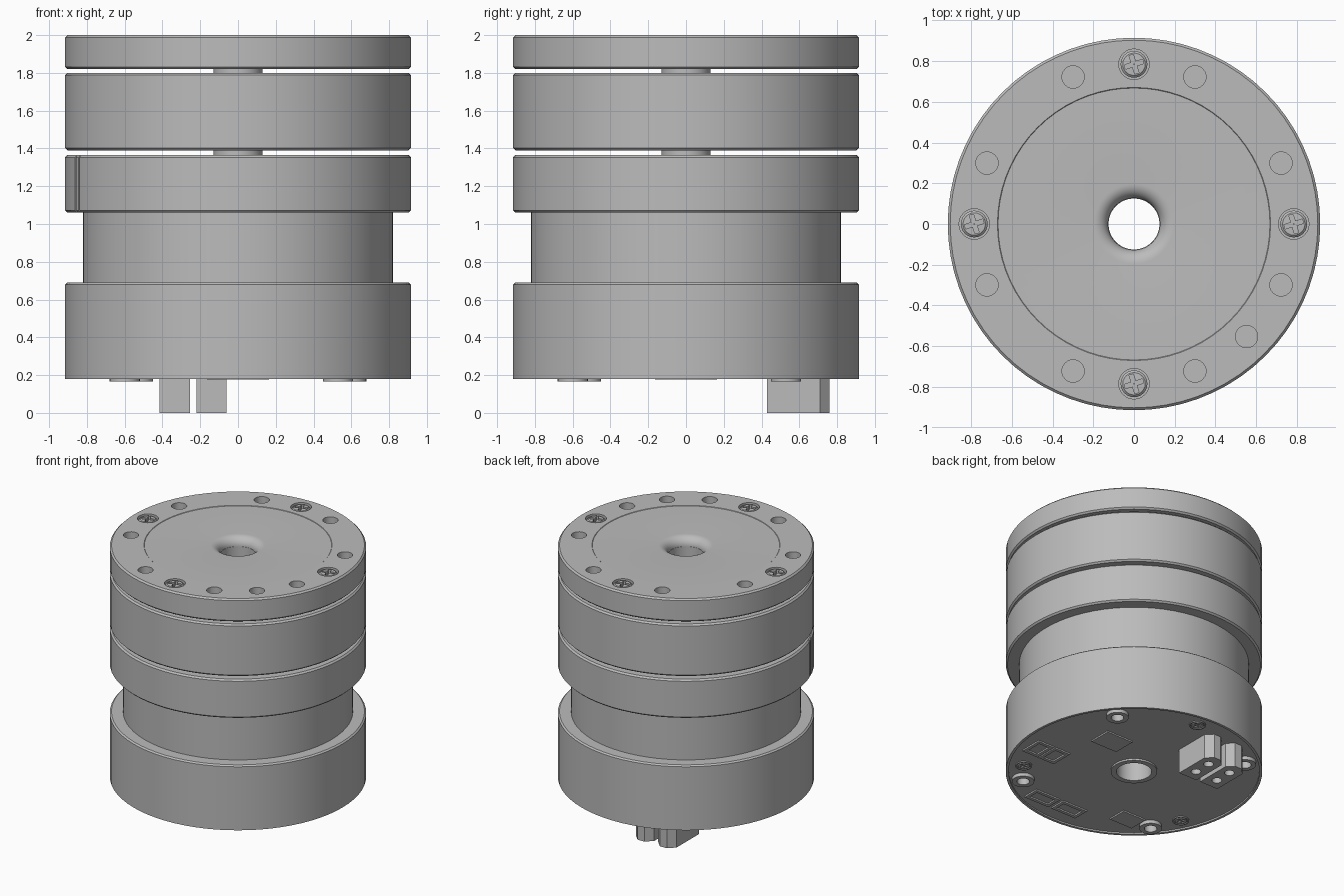
import bpy, bmesh, math
from mathutils import Matrix, Vector

cube = bpy.data.objects.get("Cube")
if cube:
    bpy.data.objects.remove(cube)

grey = bpy.data.materials.new("satin_grey")
grey.use_nodes = True
COLOR = (0.5, 0.5, 0.5, 1)
grey.diffuse_color = COLOR
grey.node_tree.nodes["Principled BSDF"].inputs["Base Color"].default_value = COLOR

parts = []
R, BORE = 0.915, 0.128


def finish(name, bm):
    bmesh.ops.recalc_face_normals(bm, faces=bm.faces)
    mesh = bpy.data.meshes.new(name)
    bm.to_mesh(mesh)
    bm.free()
    mesh.materials.append(grey)
    obj = bpy.data.objects.new(name, mesh)
    bpy.context.collection.objects.link(obj)
    parts.append(obj)
    return obj


def lathe(name, profile, x=0, y=0, sides=72):
    """Revolve a closed (radius, z) outline into a ring."""
    bm = bmesh.new()
    rings = []
    for i in range(sides):
        a = math.tau * i / sides
        rings.append([bm.verts.new((x + r * math.cos(a), y + r * math.sin(a), z))
                      for r, z in profile])
    n = len(profile)
    for i in range(sides):
        p, q = rings[i], rings[(i + 1) % sides]
        for j in range(n):
            k = (j + 1) % n
            bm.faces.new((p[j], q[j], q[k], p[k]))
    return finish(name, bm)


def add_prism(bm, outline, z0, z1):
    low = [bm.verts.new((x, y, z0)) for x, y in outline]
    high = [bm.verts.new((x, y, z1)) for x, y in outline]
    bm.faces.new(low)
    bm.faces.new(high)
    n = len(low)
    for i in range(n):
        j = (i + 1) % n
        bm.faces.new((low[i], low[j], high[j], high[i]))


def circle(x, y, r, sides=24):
    return [(x + r * math.cos(math.tau * i / sides), y + r * math.sin(math.tau * i / sides))
            for i in range(sides)]


def rect(x, y, w, d):
    return [(x - w / 2, y - d / 2), (x + w / 2, y - d / 2),
            (x + w / 2, y + d / 2), (x - w / 2, y + d / 2)]


def cross(x, y, arm, half, turn=0.3):
    """Plus-shaped outline for a screw recess."""
    pts = []
    for q in range(4):
        for p in ((arm, -half), (arm, half), (half, half)):
            v = Matrix.Rotation(turn + q * math.pi / 2, 2) @ Vector(p)
            pts.append((x + v.x, y + v.y))
    return pts


def prism(name, outline, z0, z1):
    bm = bmesh.new()
    add_prism(bm, outline, z0, z1)
    return finish(name, bm)


def cut(obj, outlines, z0, z1):
    """Carve vertical pockets, then discard the cutter."""
    bm = bmesh.new()
    for outline in outlines:
        add_prism(bm, outline, z0, z1)
    cutter = finish("cutter", bm)
    cutter.hide_render = True
    mod = obj.modifiers.new("pockets", "BOOLEAN")
    mod.operation, mod.solver, mod.object = "DIFFERENCE", "EXACT", cutter
    deps = bpy.context.evaluated_depsgraph_get()
    mesh = bpy.data.meshes.new_from_object(obj.evaluated_get(deps))
    obj.modifiers.clear()
    obj.data = mesh
    parts.remove(cutter)
    bpy.data.objects.remove(cutter)


def polar(r, degrees):
    a = math.radians(degrees)
    return r * math.cos(a), r * math.sin(a)


def band(name, z0, z1, b=0.012):
    return lathe(name, [(BORE, z0), (R - b, z0), (R, z0 + b), (R, z1 - b),
                        (R - b, z1), (BORE, z1)])


# Stacked drums and the hollow shaft through them
band("upper_drum", 1.39, 1.8)
clamp = band("clamp_ring", 1.06, 1.365)
lathe("neck", [(BORE, 0.67), (0.82, 0.67), (0.82, 1.07), (BORE, 1.07)])
lathe("hollow_shaft", [(0.125, 0.178), (0.13, 0.178), (0.13, 1.93), (0.125, 1.93)])

# Fine seam grooves in the clamp ring
cut(clamp, [circle(*polar(R, a), 0.009, 8) for a in (200, 203)], 1.0, 1.4)

# Base with a recessed underside and a rim around the bore
base = lathe("base_drum", [
    (BORE, 0.178), (0.165, 0.178), (0.165, 0.192), (0.895, 0.192), (0.895, 0.18),
    (R, 0.18), (R, 0.68), (R - 0.012, 0.69), (BORE, 0.69)])

# Output flange with a rounded bore mouth and a faint centre panel
fillet = [(0.197 - 0.07 * math.cos(t), 1.93 + 0.067 * math.sin(t))
          for t in (math.pi / 2 * i / 8 for i in range(9))]
flange = lathe("output_flange", fillet + [
    (0.668, 1.997), (0.671, 2.0), (R - 0.012, 2.0), (R, 1.988), (R, 1.832),
    (R - 0.012, 1.82), (0.127, 1.82)])
holes = [polar(0.782, a + s) for a in range(0, 360, 90) for s in (22.5, 67.5)]
holes.append(polar(0.782, -45))
screws = [polar(0.785, a) for a in range(0, 360, 90)]
cut(flange, [circle(x, y, 0.055) for x, y in holes]
    + [circle(x, y, 0.075) for x, y in screws], 1.9, 2.1)

# Cross-head flange screws
for x, y in screws:
    screw = lathe("flange_screw", [(0.002, 1.89), (0.066, 1.89), (0.066, 1.985),
                                   (0.055, 1.995), (0.002, 1.998)], x, y, 24)
    cut(screw, [cross(x, y, 0.047, 0.011)], 1.955, 2.1)

# Mounting bosses and their bolt holes under the base
bosses = [polar(0.8, 41.5 + a) for a in range(0, 360, 90)]
cut(base, [circle(x, y, 0.045) for x, y in bosses], 0.1, 0.3)
for x, y in bosses:
    lathe("mounting_boss", [(0.045, 0.165), (0.08, 0.165), (0.08, 0.21), (0.045, 0.21)],
          x, y, 24)

# Small screws holding the underside board
for a in (85, 205, 325):
    x, y = polar(0.79, a)
    lathe("board_screw_washer", [(0.05, 0.184), (0.06, 0.184), (0.06, 0.2), (0.05, 0.2)],
          x, y, 20)
    screw = prism("board_screw", circle(x, y, 0.042, 20), 0.183, 0.2)
    cut(screw, [cross(x, y, 0.03, 0.008)], 0.17, 0.194)

# Pair of power plugs with chamfered back corners and pin sockets
for x in (-0.335, -0.14):
    w, c = 0.08, 0.05
    plug = prism("power_plug", [(x - w, 0.43), (x + w, 0.43), (x + w, 0.76 - c),
                                (x + w - c, 0.76), (x - w + c, 0.76), (x - w, 0.76 - c)],
                 0, 0.2)
    cut(plug, [circle(x, y, 0.036, 20) for y in (0.52, 0.66)], -0.1, 0.07)

# Signal sockets, processor chip and data port on the board
for x, y, w, d in ((0.575, -0.2, 0.14, 0.18), (0.725, -0.2, 0.14, 0.18),
                   (0.25, -0.72, 0.22, 0.13), (0, -0.72, 0.22, 0.13)):
    socket = prism("signal_socket", rect(x, y, w, d), 0.181, 0.21)
    cut(socket, [rect(x, y, w - 0.05, d - 0.05)], 0.1, 0.2)
prism("processor_chip", rect(0.39, 0.22, 0.23, 0.18), 0.181, 0.2)
prism("data_port", rect(-0.41, -0.56, 0.2, 0.15), 0.181, 0.2)

# Smooth the curved walls while keeping real edges crisp
for obj in parts:
    obj.data.polygons.foreach_set("use_smooth", [True] * len(obj.data.polygons))
    obj.data.set_sharp_from_angle(angle=math.radians(30))
